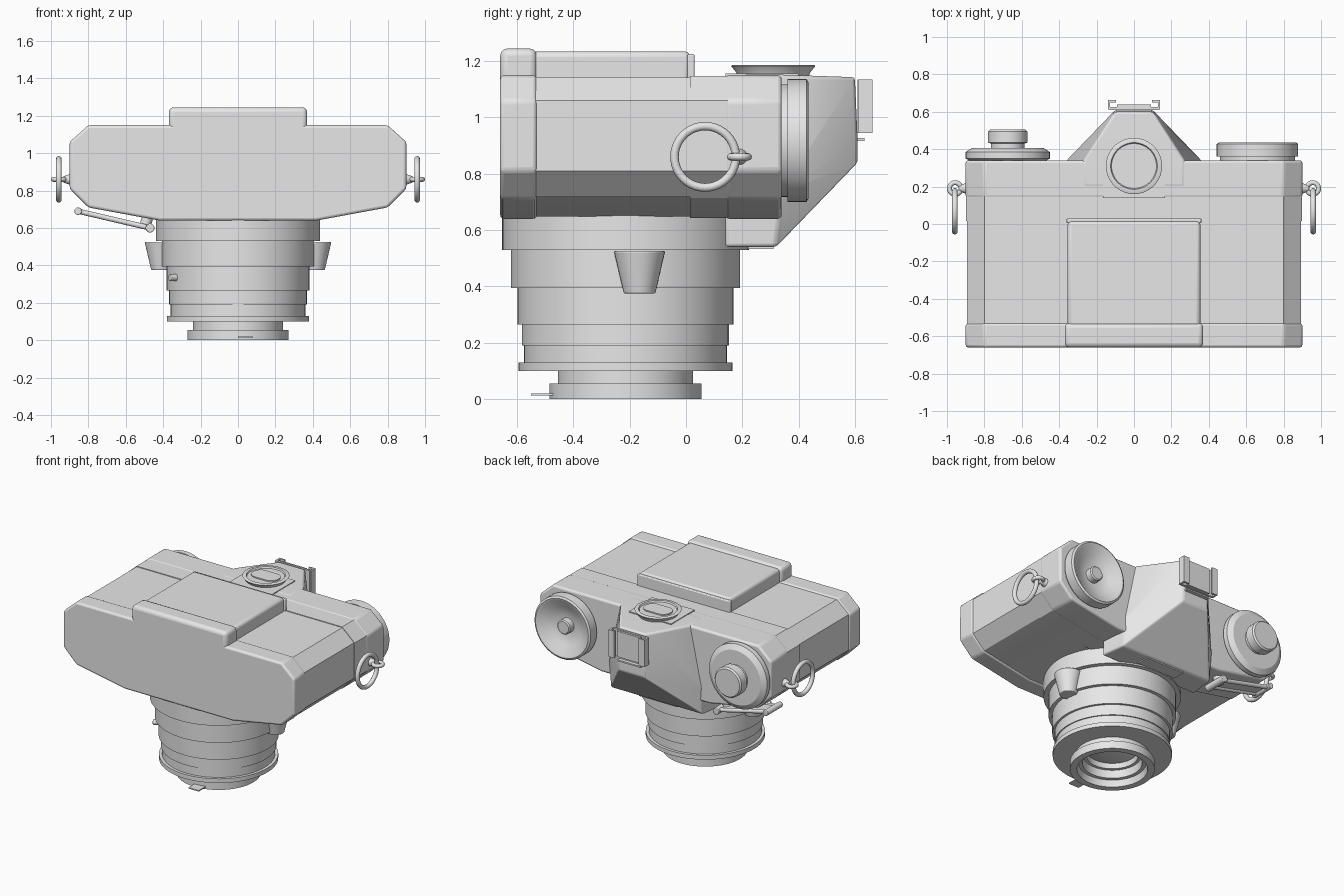
import bpy, bmesh, math
from mathutils import Vector, Matrix

if "Cube" in bpy.data.objects:
    bpy.data.objects.remove(bpy.data.objects["Cube"])

grey = bpy.data.materials.new("plain grey")
grey.use_nodes = True
grey.diffuse_color = (0.8, 0.8, 0.8, 1)
grey.node_tree.nodes["Principled BSDF"].inputs["Base Color"].default_value = (0.8, 0.8, 0.8, 1)


def finish(name, bm, bevel=0.0, segments=3):
    bmesh.ops.recalc_face_normals(bm, faces=bm.faces)
    mesh = bpy.data.meshes.new(name)
    bm.to_mesh(mesh)
    bm.free()
    mesh.materials.append(grey)
    ob = bpy.data.objects.new(name, mesh)
    bpy.context.collection.objects.link(ob)
    bpy.ops.object.select_all(action='DESELECT')
    ob.select_set(True)
    bpy.context.view_layer.objects.active = ob
    bpy.ops.object.shade_smooth_by_angle(angle=math.radians(32))
    if bevel:
        mod = ob.modifiers.new("soft edges", 'BEVEL')
        mod.width = bevel
        mod.segments = segments
        mod.limit_method = 'ANGLE'
        mod.angle_limit = math.radians(30)
    return ob


def extrude(name, outline, y0, y1, bevel=0.0):
    """Extrude an x-z outline along y."""
    bm = bmesh.new()
    face = bm.faces.new([bm.verts.new((x, y0, z)) for x, z in outline])
    new = bmesh.ops.extrude_face_region(bm, geom=[face])["geom"]
    bmesh.ops.translate(bm, vec=(0, y1 - y0, 0),
                        verts=[v for v in new if isinstance(v, bmesh.types.BMVert)])
    return finish(name, bm, bevel)


def box(name, lo, hi, bevel=0.0):
    outline = [(lo[0], lo[2]), (hi[0], lo[2]), (hi[0], hi[2]), (lo[0], hi[2])]
    return extrude(name, outline, lo[1], hi[1], bevel)


def lathe(name, profile, centre, axis='Z', steps=64):
    """Spin (radius, height) points around an axis through the centre."""
    bm = bmesh.new()
    verts = [bm.verts.new((r, 0, h)) for r, h in profile]
    edges = [bm.edges.new(pair) for pair in zip(verts, verts[1:])]
    bmesh.ops.spin(bm, geom=verts + edges, cent=(0, 0, 0), axis=(0, 0, 1),
                   angle=2 * math.pi, steps=steps, use_duplicate=False)
    bmesh.ops.remove_doubles(bm, verts=bm.verts, dist=0.0001)
    if axis == 'Y':
        bm.transform(Matrix.Rotation(-math.pi / 2, 4, 'X'))
    bm.transform(Matrix.Translation(centre))
    return finish(name, bm)


def rod(name, a, b, radius, end_radius=None, steps=24):
    a, b = Vector(a), Vector(b)
    bm = bmesh.new()
    bmesh.ops.create_cone(bm, cap_ends=True, segments=steps, radius1=radius,
                          radius2=radius if end_radius is None else end_radius,
                          depth=(b - a).length)
    bm.transform(Matrix.Translation((a + b) / 2)
                 @ (b - a).to_track_quat('Z', 'Y').to_matrix().to_4x4())
    return finish(name, bm, 0.004, 2)


def torus(name, centre, major, minor, rotation):
    bpy.ops.mesh.primitive_torus_add(location=centre, rotation=rotation, major_radius=major,
                                     minor_radius=minor, major_segments=40, minor_segments=12)
    ob = bpy.context.object
    ob.name = name
    ob.data.materials.append(grey)
    bpy.ops.object.shade_smooth()


def mirrored(half):
    return half + [(-x, z) for x, z in reversed(half)]


# Body shell: faceted section in three lengths
def section(inset):
    return mirrored([(0.42, 0.64 + inset), (0.8, 0.71 + inset), (0.9 - inset, 0.81),
                     (0.9 - inset, 1.06), (0.8, 1.15 - inset)])


extrude("body", section(0.008), -0.56, 0.03)
extrude("base_cover", section(0), -0.66, -0.53, 0.014)
extrude("cover_band", section(0.003), 0.015, 0.15)
extrude("top_cover", section(0), 0.14, 0.34, 0.014)

# Raised back door and its matching part on the base cover
box("back_door", (-0.355, -0.55, 1.1), (0.355, 0.015, 1.235), 0.02)
box("door_edge", (-0.36, 0.005, 1.1), (0.36, 0.03, 1.225), 0.006)
box("door_base", (-0.37, -0.66, 1.08), (0.37, -0.53, 1.245), 0.025)

# Prism housing
bm = bmesh.new()
corners = [(0.38, 0.14, 0.54), (0.36, 0.32, 0.54), (0.38, 0.14, 0.75), (0.36, 0.34, 0.73),
           (0.1, 0.61, 0.84), (0.1, 0.61, 0.91), (0.1, 0.6, 1.143),
           (0.27, 0.34, 1.152), (0.27, 0.2, 1.152)]
for x, y, z in corners:
    for side in (1, -1):
        bm.verts.new((x * side, y, z))
hull = bmesh.ops.convex_hull(bm, input=bm.verts)
bmesh.ops.delete(bm, geom=[v for v in hull["geom_interior"] if v.is_valid], context='VERTS')
bmesh.ops.dissolve_limit(bm, angle_limit=0.03, verts=bm.verts, edges=bm.edges)
finish("prism_housing", bm, 0.012)
box("front_plate", (-0.15, 0.22, 0.532), (0.15, 0.31, 0.541))

# Viewfinder eyepiece with oval window
box("eyepiece_block", (-0.165, 0.14, 1.13), (0.165, 0.4, 1.157))
lathe("eyepiece_ring", [(0.125, 1.14), (0.13, 1.158), (0.15, 1.183), (0.145, 1.186),
                        (0.125, 1.186), (0.12, 1.176), (0, 1.176)], (0, 0.31, 0))
bm = bmesh.new()
oval = []
for i in range(24):
    a = 2 * math.pi * (i + 0.5) / 24
    shift = math.copysign(0.045, math.cos(a))
    oval.append(bm.verts.new((shift + 0.055 * math.cos(a), 0.31 + 0.06 * math.sin(a), 1.176)))
face = bm.faces.new(oval)
new = bmesh.ops.extrude_face_region(bm, geom=[face])["geom"]
bmesh.ops.translate(bm, vec=(0, 0, 0.008),
                    verts=[v for v in new if isinstance(v, bmesh.types.BMVert)])
finish("eyepiece_window", bm)

# Accessory shoe
box("shoe_base", (-0.13, 0.61, 0.945), (0.13, 0.625, 1.135))
box("shoe_contact", (-0.09, 0.62, 0.95), (0.09, 0.64, 1.13))
box("shoe_stop", (-0.09, 0.59, 0.917), (0.09, 0.635, 0.927))
for side, word in ((1, "left"), (-1, "right")):
    x0, x1 = sorted((0.128 * side, 0.14 * side))
    box(word + "_shoe_wall", (x0, 0.612, 0.945), (x1, 0.66, 1.135))
    x0, x1 = sorted((0.095 * side, 0.14 * side))
    box(word + "_shoe_lip", (x0, 0.65, 0.945), (x1, 0.662, 1.135))

# Lens barrel, stepped and hollow at the front
lathe("lens_barrel", [
    (0, 0.66), (0.438, 0.66), (0.438, 0.53), (0.407, 0.53), (0.407, 0.395), (0.383, 0.395),
    (0.383, 0.265), (0.368, 0.265), (0.368, 0.19), (0.36, 0.19), (0.36, 0.13), (0.38, 0.13),
    (0.38, 0.1), (0.24, 0.1), (0.24, 0.055), (0.27, 0.055), (0.27, 0), (0.225, 0),
    (0.215, 0.045), (0.19, 0.045), (0.185, 0.1), (0.165, 0.1), (0.16, 0.14)],
    (0, -0.215, 0), steps=80)
lathe("lens_glass", [(0.17, 0.14), (0.12, 0.122), (0.06, 0.112), (0, 0.109)], (0, -0.215, 0))
box("lens_index_tab", (0, -0.55, 0.012), (0.08, -0.45, 0.02))
rod("lens_pin", (-0.29, -0.38, 0.335), (-0.365, -0.425, 0.335), 0.018)

# Tapered levers beside the lens
for side, word in ((1, "left"), (-1, "right")):
    rod(word + "_lens_lever", (0.408 * side, -0.165, 0.525), (0.408 * side, -0.165, 0.375),
        0.091, 0.056, 32)

# Dished rewind dial
lathe("rewind_dial", [(0, 0.33), (0.2, 0.33), (0.2, 0.36), (0.218, 0.36), (0.218, 0.428),
                      (0.205, 0.436), (0.19, 0.432), (0.13, 0.39), (0.06, 0.372), (0.05, 0.372),
                      (0.05, 0.415), (0.042, 0.422), (0, 0.422)], (0.66, 0, 0.918), 'Y')

# Advance dial with knob
lathe("advance_dial", [(0, 0.33), (0.19, 0.33), (0.225, 0.35), (0.225, 0.385), (0.19, 0.407),
                       (0.09, 0.407), (0.09, 0.43), (0.105, 0.435), (0.105, 0.495),
                       (0.095, 0.505), (0, 0.505)], (-0.675, 0, 0.918), 'Y')

# Folding lever under the advance dial
inner, outer = (-0.47, 0.6), (-0.855, 0.69)
for y, word in ((0.2, "lower"), (0.31, "upper")):
    rod("lever_" + word + "_bar", (inner[0], y, inner[1]), (outer[0], y, outer[1]), 0.014)
for (x, z), word, r in ((inner, "inner", 0.024), (outer, "outer", 0.02)):
    rod("lever_" + word + "_pin", (x, 0.17, z), (x, 0.34, z), r)
extrude("lever_plate", [(-0.48, 0.602), (-0.85, 0.687), (-0.85, 0.697), (-0.48, 0.612)], 0.2, 0.31)
rod("lever_pivot", (-0.5, 0.25, 0.6), (-0.48, 0.25, 0.67), 0.03)

# Strap lugs and rings
for side, word in ((1, "left"), (-1, "right")):
    rod(word + "_lug_stem", (0.88 * side, 0.19, 0.86), (0.935 * side, 0.19, 0.86), 0.035, 0.016)
    torus(word + "_lug_eye", (0.956 * side, 0.19, 0.86), 0.031, 0.013, (0, 0, 0))
    torus(word + "_strap_ring", (0.958 * side, 0.068, 0.86), 0.109, 0.015, (0, math.pi / 2, 0))
